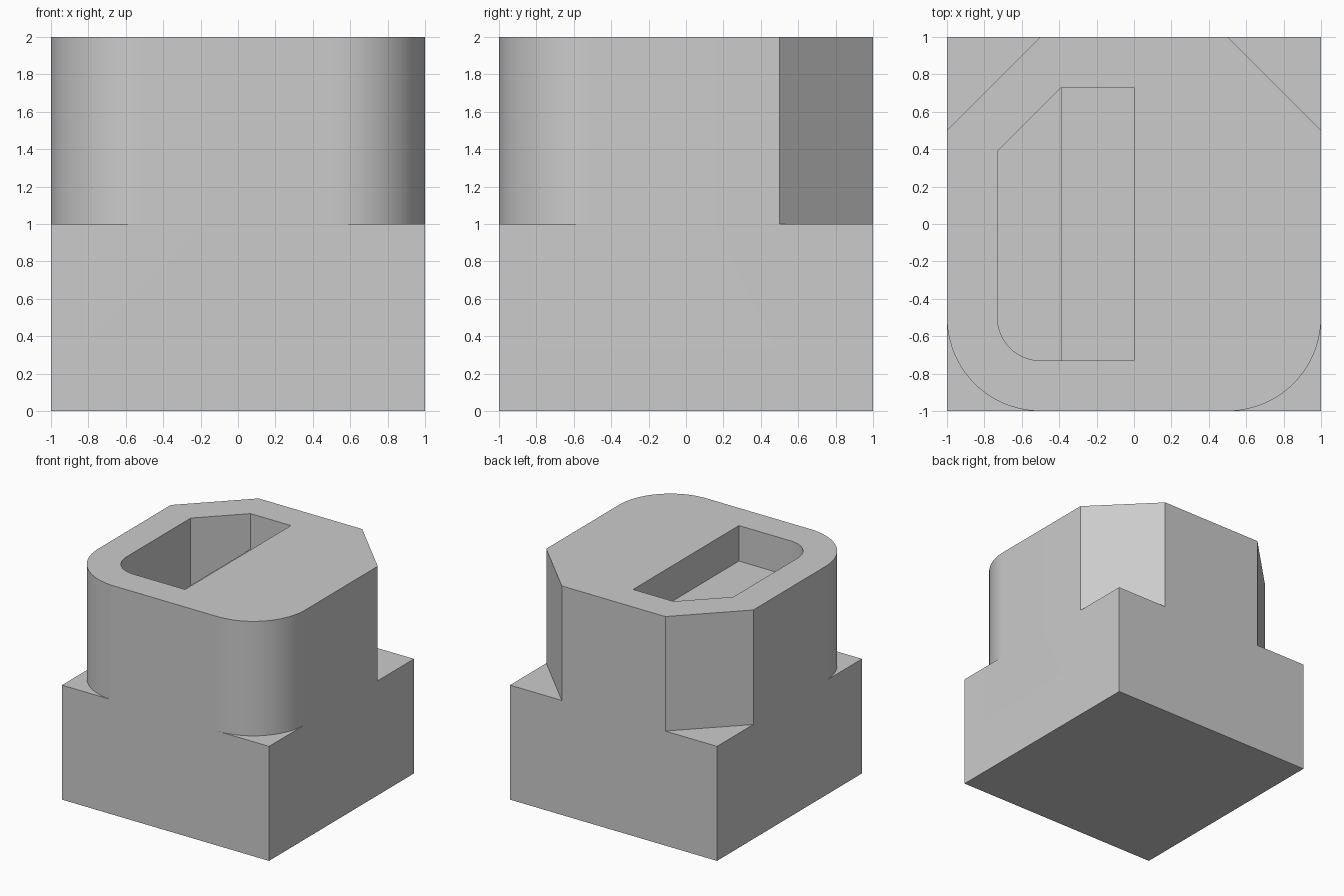
import bpy, bmesh, math

if "Cube" in bpy.data.objects:
    bpy.data.objects.remove(bpy.data.objects["Cube"], do_unlink=True)

grey = bpy.data.materials.new("plain grey")
grey.use_nodes = True
grey.diffuse_color = (0.6, 0.6, 0.6, 1)
grey.node_tree.nodes["Principled BSDF"].inputs["Base Color"].default_value = (0.6, 0.6, 0.6, 1)


def prism(name, outline, low, high):
    """Extrude a flat outline from one height to another."""
    bm = bmesh.new()
    face = bm.faces.new([bm.verts.new((x, y, low)) for x, y in outline])
    top = bmesh.ops.extrude_face_region(bm, geom=[face])["geom"]
    moved = [v for v in top if isinstance(v, bmesh.types.BMVert)]
    bmesh.ops.translate(bm, verts=moved, vec=(0, 0, high - low))
    bmesh.ops.recalc_face_normals(bm, faces=bm.faces)
    mesh = bpy.data.meshes.new(name)
    bm.to_mesh(mesh)
    bm.free()
    mesh.materials.append(grey)
    obj = bpy.data.objects.new(name, mesh)
    bpy.context.collection.objects.link(obj)
    return obj


def rectangle(x0, x1, y0, y1):
    return [(x0, y0), (x1, y0), (x1, y1), (x0, y1)]


def arc(cx, cy, radius, start, end, steps=24):
    angles = [math.radians(start + (end - start) * i / steps) for i in range(steps + 1)]
    return [(cx + radius * math.cos(a), cy + radius * math.sin(a)) for a in angles]


def cut(target, cutter):
    """Subtract the cutter from the target and discard it."""
    mod = target.modifiers.new("cut", 'BOOLEAN')
    mod.operation = 'DIFFERENCE'
    mod.solver = 'EXACT'
    mod.object = cutter
    cutter.hide_render = True
    bpy.context.view_layer.objects.active = target
    bpy.ops.object.modifier_apply(modifier=mod.name)
    bpy.data.objects.remove(cutter, do_unlink=True)


# Solid block
block = prism("block", rectangle(-1, 1, -1, 1), 0, 2)

# Upper half: chamfered back corners and rounded front corners
for side in (-1, 1):
    chamfer = [(0.4, 1.1), (1.1, 1.1), (1.1, 0.4)]
    rounding = arc(0.5, -0.5, 0.5, 0, -90) + [(0.5, -1.1), (1.1, -1.1), (1.1, -0.5)]
    for outline in (chamfer, rounding):
        cut(block, prism("corner_cutter", [(side * x, y) for x, y in outline], 1, 2.1))

# Pocket on one side: deep well beside a shallow shelf
wall, bend, shelf = 0.73, 0.39, 1.69
outline = [(0, -wall), (0, wall), (-bend, wall), (-wall, bend)]
outline += arc(-0.5, -0.5, wall - 0.5, 180, 270)
pocket = prism("pocket_cutter", outline, 0.27, 2.1)
cut(pocket, prism("shelf_cutter", rectangle(-bend, 0.1, -1, 1), 0, shelf))
cut(block, pocket)

# Smooth the rounded corners, keep the other edges sharp
bpy.ops.object.select_all(action='DESELECT')
block.select_set(True)
bpy.context.view_layer.objects.active = block
bpy.ops.object.shade_smooth_by_angle(angle=math.radians(30))
